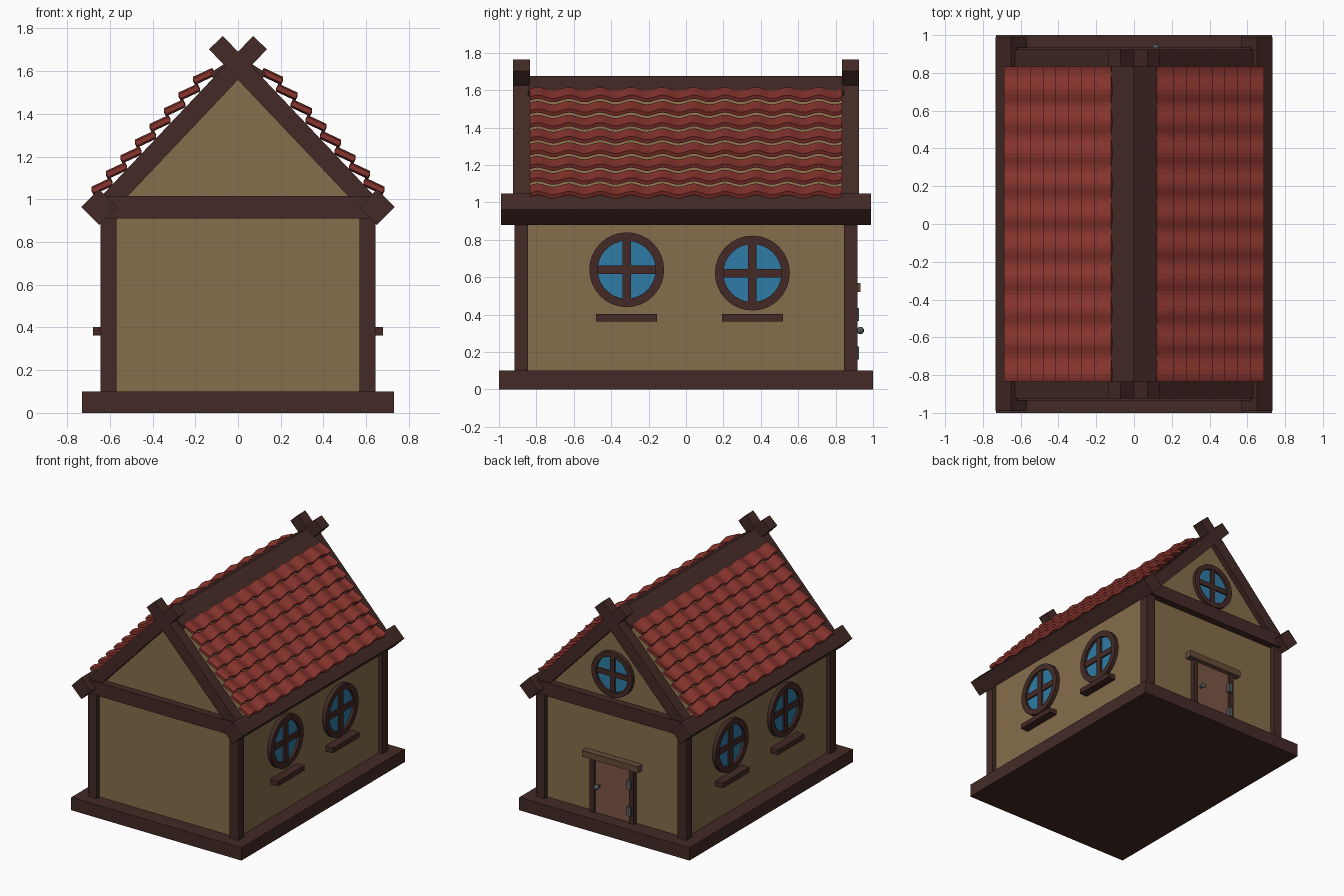
import bpy, bmesh, math
from mathutils import Matrix

if "Cube" in bpy.data.objects:
    bpy.data.objects.remove(bpy.data.objects["Cube"])


def mat(name, r, g, b):
    m = bpy.data.materials.new(name)
    m.diffuse_color = (r, g, b, 1)
    m.use_nodes = True
    m.node_tree.nodes["Principled BSDF"].inputs["Base Color"].default_value = m.diffuse_color
    return m


WOOD = mat("dark_wood", .056, .023, .019)
WALL = mat("plaster", .24, .155, .07)
TILE = mat("red_tile", .25, .035, .027)
GLASS = mat("blue_glass", .028, .2, .38)
DOOR = mat("door_wood", .2, .095, .062)
LINTEL = mat("lintel_wood", .13, .07, .04)
METAL = mat("metal", .09, .1, .11)


def finish(name, bm, m):
    bmesh.ops.recalc_face_normals(bm, faces=bm.faces)
    me = bpy.data.meshes.new(name)
    bm.to_mesh(me)
    bm.free()
    me.materials.append(m)
    ob = bpy.data.objects.new(name, me)
    bpy.context.collection.objects.link(ob)
    return ob


def box(name, lo, hi, m):
    bm = bmesh.new()
    size = [b - a for a, b in zip(lo, hi)]
    mid = [(a + b) / 2 for a, b in zip(lo, hi)]
    bmesh.ops.create_cube(bm, size=1, matrix=Matrix.Translation(mid) @ Matrix.Diagonal((*size, 1)))
    return finish(name, bm, m)


def extrude_y(name, pts, y0, y1, m):
    """Extrude an x-z outline along y."""
    bm = bmesh.new()
    a = [bm.verts.new((x, y0, z)) for x, z in pts]
    b = [bm.verts.new((x, y1, z)) for x, z in pts]
    n = len(pts)
    bm.faces.new(a)
    bm.faces.new(b)
    for i in range(n):
        bm.faces.new((a[i], a[(i + 1) % n], b[(i + 1) % n], b[i]))
    return finish(name, bm, m)


def round_window(name, place, r, depth):
    """Ring, crossbars and pane in local x-z, facing local +y."""
    n, t = 32, .045 * r / .2
    bm = bmesh.new()
    prof = [(r, -.02), (r, depth), (r - t, depth), (r - t, -.02)]
    rings = []
    for i in range(n):
        a = math.tau * i / n
        rings.append([bm.verts.new((q * math.cos(a), y, q * math.sin(a))) for q, y in prof])
    for i in range(n):
        p, q = rings[i], rings[(i + 1) % n]
        for j in range(4):
            bm.faces.new((p[j], p[(j + 1) % 4], q[(j + 1) % 4], q[j]))
    finish(name + "_frame", bm, WOOD).matrix_world = place
    h, w = r - t * .6, t / 2
    box(name + "_upright_bar", (-w, -.01, -h), (w, depth * .8, h), WOOD).matrix_world = place
    box(name + "_cross_bar", (-h, -.01, -w), (h, depth * .7, w), WOOD).matrix_world = place
    bm = bmesh.new()
    bmesh.ops.create_cone(bm, cap_ends=True, segments=n, radius1=r - t / 2, radius2=r - t / 2,
                          depth=.02, matrix=Matrix.Rotation(math.pi / 2, 4, 'X'))
    finish(name + "_pane", bm, GLASS).matrix_world = place


# Base and solid plastered body with gables
box("base", (-.73, -1, 0), (.73, 1, .1), WOOD)
extrude_y("walls", [(-.615, .08), (.615, .08), (.615, .97), (0, 1.62), (-.615, .97)], -.88, .88, WALL)

# Timber frame at both ends
SLOPE = math.atan(1.055)
c, s = math.cos(SLOPE), math.sin(SLOPE)
for end, sy in (("front", -1), ("back", 1)):
    y0, y1 = sorted((sy * .835, sy * .925))
    box(end + "_cross_beam", (-.63, min(sy * .85, sy * .935), .91), (.63, max(sy * .85, sy * .935), 1.015), WOOD)
    for side, sx in (("left", -1), ("right", 1)):
        x0, x1 = sorted((sx * .57, sx * .645))
        p0, p1 = sorted((sy * .845, sy * .917))
        box(f"{end}_{side}_post", (x0, p0, .09), (x1, p1, .95), WOOD)
        w = .045
        low, top = (.6, .992), (-.103, 1.734)
        pts = [(low[0] + s * w, low[1] + c * w), (low[0] - s * w, low[1] - c * w),
               (top[0] - s * w, top[1] - c * w), (top[0] + s * w, top[1] + c * w)]
        extrude_y(f"{end}_{side}_rafter", [(sx * x, z) for x, z in pts], y0, y1, WOOD)

# Roof rows: wavy tile courses, eave beams, ridge planks
for side, sx in (("left", -1), ("right", 1)):
    d, cx, cz = .084, sx * .65, .963
    extrude_y(side + "_eave_beam", [(cx - d, cz), (cx, cz - d), (cx + d, cz), (cx, cz + d)], -.99, .99, WOOD)
    extrude_y(side + "_ridge_plank", [(0, 1.675), (sx * .13, 1.592), (sx * .115, 1.565), (0, 1.63)],
              -.845, .845, WOOD)
    for row in range(8):
        bm = bmesh.new()
        tx, tz = .687 - .068 * row, 1.05 + .0735 * row
        prev, n = None, 80
        for i in range(n + 1):
            wave = .009 * math.sin(math.tau * 10 * i / n)
            y = -.835 + 1.67 * i / n
            cur = [bm.verts.new((sx * (tx + dx), y, tz + dz + wave)) for dx, dz in
                   ((0, 0), (-.09, .042), (-.1, .022), (-.01, -.02))]
            if prev:
                for j in range(4):
                    bm.faces.new((prev[j], prev[(j + 1) % 4], cur[(j + 1) % 4], cur[j]))
            if i in (0, n):
                bm.faces.new(cur)
            prev = cur
        finish(f"{side}_tile_row_{row + 1}", bm, TILE)

    # Side windows with sills
    for k, (y, z) in enumerate(((-.317, .64), (.355, .622))):
        place = Matrix.Translation((sx * .615, y, z)) @ Matrix.Rotation(-sx * math.pi / 2, 4, 'Z')
        round_window(f"{side}_window_{k + 1}", place, .2, .03)
        x0, x1 = sorted((sx * .6, sx * .68))
        box(f"{side}_sill_{k + 1}", (x0, y - .163, .363), (x1, y + .163, .402), WOOD)

# Round window in the back gable
round_window("gable_window", Matrix.Translation((0, .88, 1.21)), .175, .03)

# Back door with frame, lintel, hinges and knob
box("door_panel", (-.155, .86, .1), (.155, .895, .525), DOOR)
for side, sx in (("left", -1), ("right", 1)):
    x0, x1 = sorted((sx * .15, sx * .19))
    box(f"door_{side}_jamb", (x0, .86, .1), (x1, .912, .525), WOOD)
box("door_lintel", (-.24, .86, .52), (.24, .932, .57), LINTEL)
for k, z in enumerate((.195, .4)):
    box(f"door_hinge_{k + 1}", (-.17, .88, z - .035), (-.135, .924, z + .035), METAL)
bm = bmesh.new()
bmesh.ops.create_uvsphere(bm, u_segments=12, v_segments=8, radius=.02,
                          matrix=Matrix.Translation((.115, .932, .315)))
bmesh.ops.create_cone(bm, cap_ends=True, segments=10, radius1=.01, radius2=.01, depth=.04,
                      matrix=Matrix.Translation((.115, .908, .315)) @ Matrix.Rotation(math.pi / 2, 4, 'X'))
finish("door_knob", bm, METAL)
